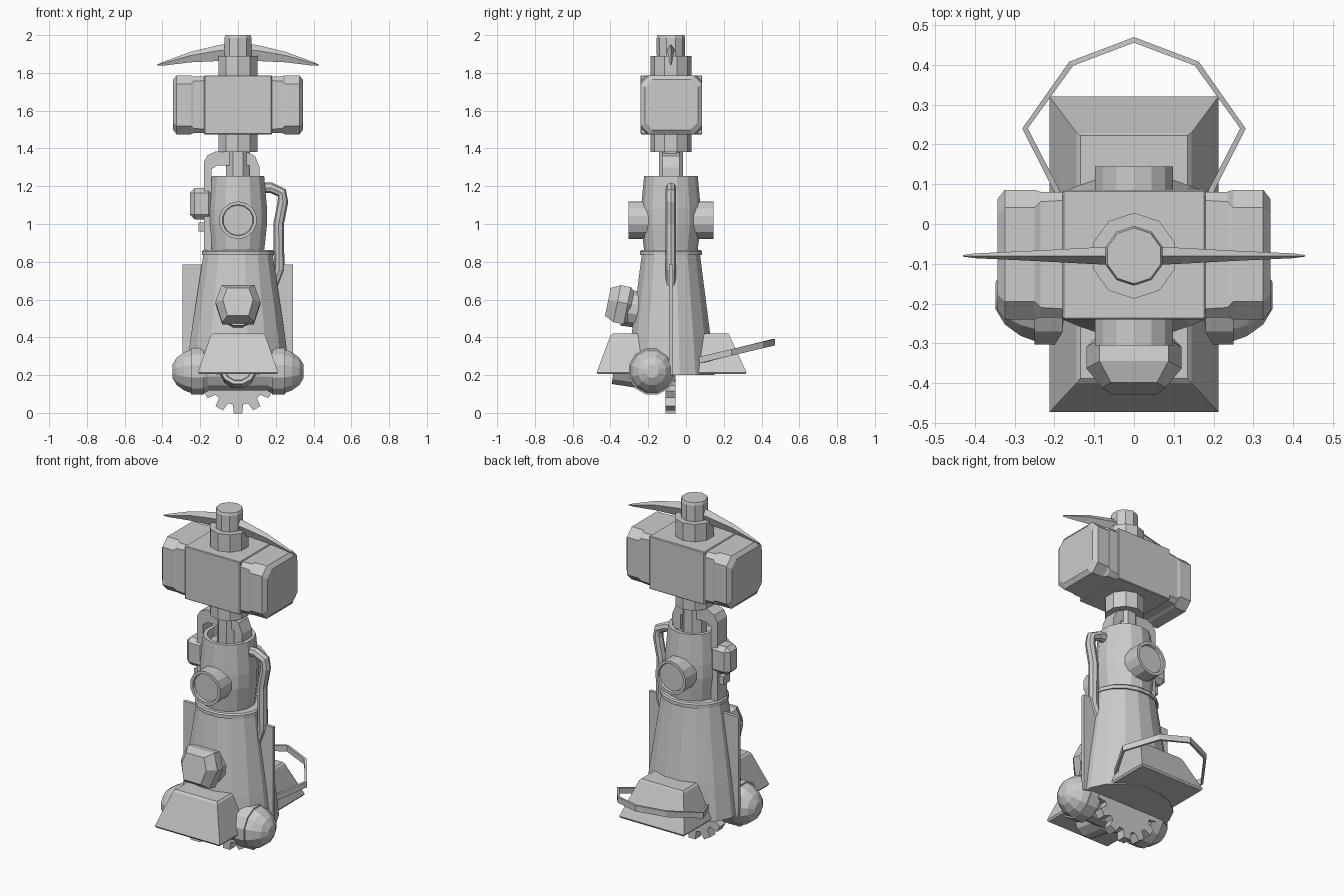
import bpy, bmesh
from math import sin, cos, pi
from mathutils import Vector, Matrix

if "Cube" in bpy.data.objects:
    bpy.data.objects.remove(bpy.data.objects["Cube"])

YC = -0.08  # axis of the main column


def add(name, bm):
    bmesh.ops.recalc_face_normals(bm, faces=bm.faces)
    me = bpy.data.meshes.new(name)
    bm.to_mesh(me)
    bm.free()
    ob = bpy.data.objects.new(name, me)
    bpy.context.collection.objects.link(ob)
    return ob


def loft(name, rings, closed=False):
    bm = bmesh.new()
    vs = [[bm.verts.new(p) for p in r] for r in rings]
    pairs = list(zip(vs, vs[1:])) + ([(vs[-1], vs[0])] if closed else [])
    for a, b in pairs:
        for i in range(len(a)):
            j = (i + 1) % len(a)
            bm.faces.new((a[i], a[j], b[j], b[i]))
    if not closed:
        bm.faces.new(vs[0])
        bm.faces.new(vs[-1])
    return add(name, bm)


def lathe(name, prof, n, origin=(0, YC, 0), axis='Z', sy=1.0, tilt=0.0):
    """prof: (radius, distance along axis)"""
    rot = {'Z': Matrix(), 'X': Matrix.Rotation(pi / 2, 4, 'Y'),
           'Y': Matrix.Rotation(pi / 2, 4, 'X')}[axis]
    m = Matrix.Translation(origin) @ Matrix.Rotation(tilt, 4, 'X') @ rot
    return loft(name, [[m @ Vector((r * cos(2 * pi * (i + .5) / n), sy * r * sin(2 * pi * (i + .5) / n), h))
                        for i in range(n)] for r, h in prof])


def box(name, x0, x1, y0, y1, z0, z1, bevel=0):
    ob = loft(name, [[(x0, y0, z), (x1, y0, z), (x1, y1, z), (x0, y1, z)] for z in (z0, z1)])
    if bevel:
        b = ob.modifiers.new('bevel', 'BEVEL')
        b.width, b.segments = bevel, 1
    return ob


def tube(name, pts, r, n=8):
    """round tube along a path lying in a plane of constant y"""
    pts = [Vector(p) for p in pts]
    rings = []
    for i, p in enumerate(pts):
        t = (pts[min(i + 1, len(pts) - 1)] - pts[max(i - 1, 0)]).normalized()
        side = t.cross(Vector((0, 1, 0)))
        rings.append([p + r * (side * cos(2 * pi * k / n) + Vector((0, 1, 0)) * sin(2 * pi * k / n))
                      for k in range(n)])
    return loft(name, rings)


def prism(name, outline, y0, y1):
    return loft(name, [[(x, y, z) for x, z in outline] for y in (y0, y1)])


# shaft, collars and neck
lathe('shaft_top', [(.07, 1.75), (.075, 1.9), (.075, 1.985), (.07, 2.0)], 10)
lathe('upper_collar', [(.108, 1.76), (.108, 1.89)], 10)
lathe('lower_collar', [(.108, 1.38), (.108, 1.5)], 10)
lathe('neck', [(.068, 1.2), (.068, 1.4)], 8)

# curved pick blade, diamond in section
half = [(.06, 1.952, 1.865, .022), (.1, 1.948, 1.863, .021), (.25, 1.912, 1.856, .013),
        (.4, 1.857, 1.838, .006), (.43, 1.843, 1.838, .002)]
sections = [(-x, a, b, w) for x, a, b, w in reversed(half)] + half
loft('pick_blade', [[(x, YC, a), (x, YC + w, a - (a - b) * .35), (x, YC, b), (x, YC - w, a - (a - b) * .35)]
                    for x, a, b, w in sections])

# hammer head
box('hammer_block', -.18, .18, -.24, .086, 1.475, 1.787, .004)


def chamfered(x, a, b, c):
    return [(x, -.077 + s * y, 1.631 + t * z) for s, t, o in
            ((1, 1, 0), (-1, 1, 1), (-1, -1, 0), (1, -1, 1))
            for y, z in (((a, b - c), (a - c, b)) if o == 0 else ((a - c, b), (a, b - c)))]


for s, side in ((-1, 'left'), (1, 'right')):
    loft('hammer_face_' + side, [chamfered(s * x, a, b, c) for x, a, b, c in
         ((.15, .158, .15, .02), (.235, .158, .15, .025), (.25, .163, .156, .045),
          (.325, .163, .156, .045), (.343, .14, .133, .04))])

# upper body with two side ports
lathe('upper_body', [(.165, .84), (.142, .86), (.158, 1.0), (.158, 1.08), (.142, 1.255), (.12, 1.255), (.12, 1.2)], 14)
for s, side in ((1, 'front'), (-1, 'rear')):
    lathe('port_' + side, [(.1, 0), (.1, s * .225), (.083, s * .225), (.08, s * .21)], 14,
          (0, YC, 1.02), 'Y')

# flared lower body and waist ring
lathe('lower_body', [(.28, .2), (.255, .4), (.187, .84)], 16, sy=.84)
lathe('waist_ring', [(.194, .835), (.194, .855), (.186, .863)], 16, sy=.86)
box('side_fin', -.294, .29, -.09, -.07, .2, .785)

# tube on the right
tube('side_tube', [(.1, YC, 1.19), (.175, YC, 1.192), (.232, YC, 1.165), (.238, YC, 1.12),
                   (.215, YC, 1.0), (.218, YC, .76), (.18, YC, .66)], .028)

# arch, box and brackets on the left and top
prism('rear_arch', [(-.18, .86), (-.18, 1.33), (-.16, 1.365), (-.12, 1.383), (.04, 1.383), (.09, 1.36), (.115, 1.3),
                    (.115, 1.22), (.06, 1.22), (.06, 1.31), (-.11, 1.31), (-.14, 1.29), (-.14, .86)],
      -.125, -.035)
box('side_box', -.255, -.13, -.135, -.025, 1.025, 1.19, .025)
box('side_bracket', -.21, -.12, -.11, -.05, .96, 1.008)

# lamp on its stem at the front
lathe('lamp_stem', [(.1, -.08), (.1, .09)], 12, (0, -.245, .545), 'Y', tilt=-.15)
tip = Matrix.Translation((0, -.35, .575)) @ Matrix.Rotation(-.2, 4, 'X')
loft('lamp', [[tip @ Vector(p) for p in ((-w, y, 0.01), (-w * .72, y, h), (w * .72, y, h), (w, y, 0.01),
                                         (w * .7, y, -h), (-w * .7, y, -h))]
              for w, h, y in ((.1, .08, .06), (.12, .1, .04), (.12, .1, -.015), (.08, .075, -.065))])

# sloping feet
for name, y0, y1, t0, t1 in (('front_foot', -.473, -.2, -.40, -.2), ('rear_foot', .32, .05, .23, .05)):
    rings = []
    for z, w, a, b in ((.205, .205, y0 * .985, y1), (.215, .212, y0, y1), (.41, .145, t0, t1),
                       (.42, .135, t0 * .97, t1)):
        rings.append([(-w, a, z), (w, a, z), (w, b, z), (-w, b, z)])
    loft(name, rings)
lathe('under_disc', [(.1, -.06), (.1, .09), (.08, .09), (.075, .07)], 12, (0, -.29, .235), 'Y', tilt=-.15)

# axle with domed, rimmed ends
WY, WZ = -.18, .22
lathe('axle', [(.105, -.22), (.105, .22)], 12, (0, WY, WZ), 'X')
for s, side in ((-1, 'left'), (1, 'right')):
    lathe('wheel_dome_' + side, [(.11, s * .16), (.12, s * .18), (.12, s * .245), (.105, s * .285),
                                 (.075, s * .325), (.035, s * .348)], 12, (0, WY, WZ), 'X')
    lathe('wheel_rim_' + side, [(.127, s * .18), (.127, s * .25)], 12, (0, WY, WZ), 'X')

# toothed wheel below the body
outline = []
for i in range(12):
    for off, r in ((-.18, .155), (-.11, .2), (.11, .2), (.18, .155)):
        a = 2 * pi * i / 12 - pi / 2 + off
        outline.append((r * sin(a), .1965 - r * cos(a)))
prism('gear', outline, -.108, -.055)

# rear carrying handle
path = [(.195, .07), (.205, .09), (.281, .24), (.163, .408)]
path = path + [(0, .47)] + [(-x, y) for x, y in reversed(path)]
rings = []
for i, (x, y) in enumerate(path):
    z = .28 + (y - .07) * .235
    k = Vector((x, y - .25)).normalized() * .014
    rings.append([(x, y, z - .017), (x, y, z + .017), (x - k.x, y - k.y, z + .017), (x - k.x, y - k.y, z - .017)])
loft('rear_handle', rings)
